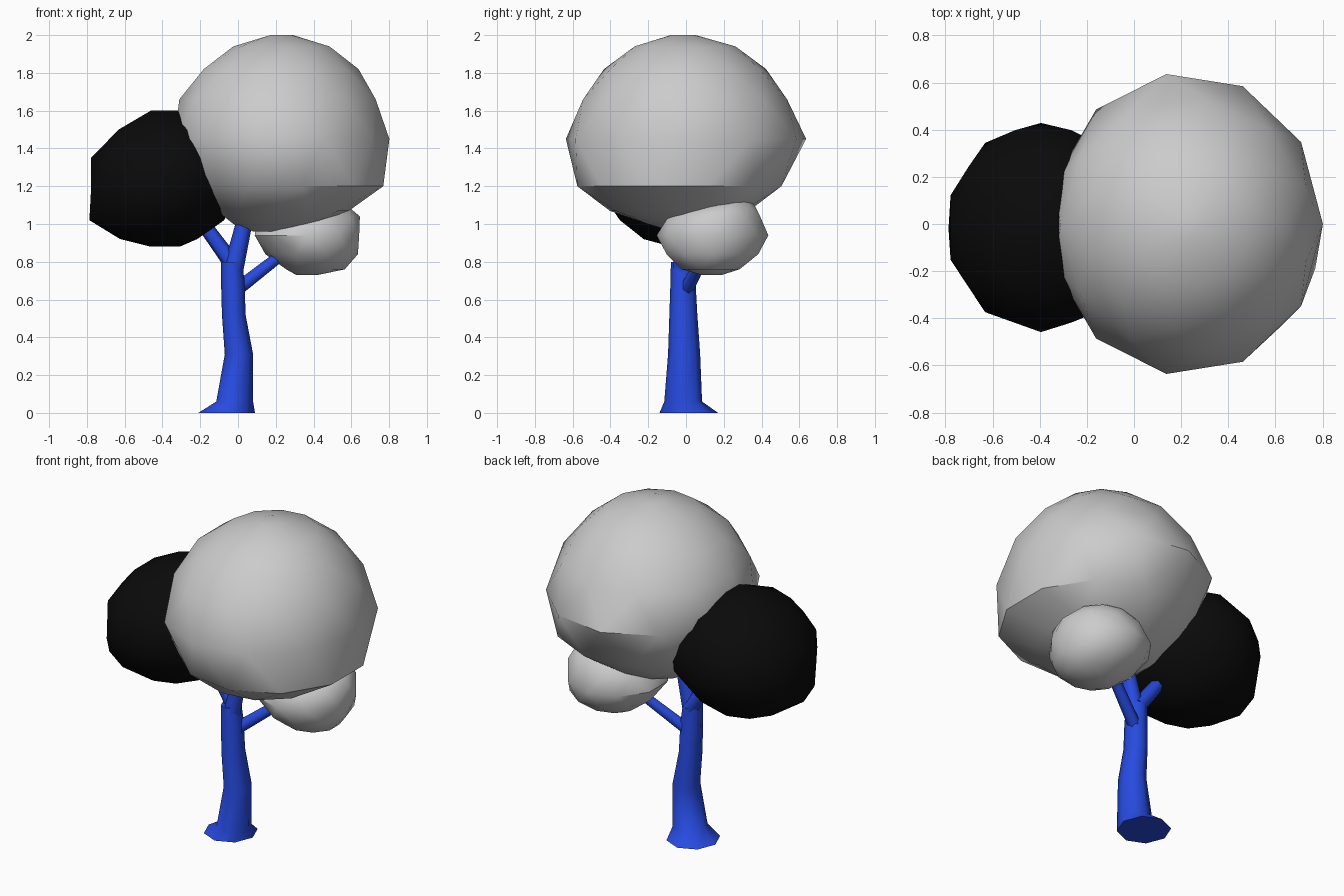
import bpy, bmesh
from math import cos, sin, pi, radians
from mathutils import Vector

if "Cube" in bpy.data.objects:
    bpy.data.objects.remove(bpy.data.objects["Cube"])


def material(name, rgb):
    m = bpy.data.materials.new(name)
    m.diffuse_color = (*rgb, 1)
    m.use_nodes = True
    m.node_tree.nodes["Principled BSDF"].inputs["Base Color"].default_value = m.diffuse_color
    return m


def finish(name, bm, mat=None, angle=35):
    bmesh.ops.recalc_face_normals(bm, faces=bm.faces)
    me = bpy.data.meshes.new(name)
    bm.to_mesh(me)
    bm.free()
    ob = bpy.data.objects.new(name, me)
    bpy.context.collection.objects.link(ob)
    if mat:
        me.materials.append(mat)
    bpy.ops.object.select_all(action='DESELECT')
    ob.select_set(True)
    bpy.context.view_layer.objects.active = ob
    bpy.ops.object.shade_smooth_by_angle(angle=radians(angle))
    return ob


def loft(name, rings, sides, mat=None, stagger=True, grow=1.0, angle=35):
    """rings: (z, xmin, xmax, ymin, ymax); staggered rings give a faceted ball"""
    bm = bmesh.new()
    loops = []
    for k, (z, x0, x1, y0, y1) in enumerate(rings):
        off = 0.5 * (k % 2) if stagger else 0
        loop = []
        for i in range(sides):
            a = 2 * pi * (i + off) / sides
            loop.append(bm.verts.new(((x0 + x1) / 2 + grow * (x1 - x0) / 2 * cos(a),
                                      (y0 + y1) / 2 + grow * (y1 - y0) / 2 * sin(a), z)))
        loops.append(loop)
    for k in range(len(loops) - 1):
        a, b = loops[k], loops[k + 1]
        for i in range(sides):
            j = (i + 1) % sides
            if not stagger:
                bm.faces.new((a[i], a[j], b[j], b[i]))
            elif k % 2 == 0:
                bm.faces.new((a[i], a[j], b[i]))
                bm.faces.new((a[j], b[j], b[i]))
            else:
                bm.faces.new((a[i], b[j], b[i]))
                bm.faces.new((a[i], a[j], b[j]))
    bm.faces.new(loops[0][::-1])
    bm.faces.new(loops[-1])
    return finish(name, bm, mat, angle)


def branch(name, p, q, r0, r1, mat):
    p, q = Vector(p), Vector(q)
    d = q - p
    bm = bmesh.new()
    bmesh.ops.create_cone(bm, cap_ends=True, segments=6, radius1=r0, radius2=r1, depth=d.length)
    bmesh.ops.rotate(bm, verts=bm.verts, matrix=d.to_track_quat('Z', 'Y').to_matrix())
    bmesh.ops.translate(bm, verts=bm.verts, vec=(p + q) / 2)
    return finish(name, bm, mat, 65)


blue = material("blue", (0.02, 0.07, 0.75))
black = material("black", (0.003, 0.003, 0.003))

# foliage balls
loft("large_crown", [
    (0.96, 0.08, 0.24, -0.07, 0.07),
    (1.00, -0.02, 0.40, -0.20, 0.20),
    (1.07, -0.12, 0.58, -0.40, 0.33),
    (1.20, -0.25, 0.78, -0.57, 0.50),
    (1.45, -0.35, 0.79, -0.63, 0.63),
    (1.66, -0.30, 0.74, -0.54, 0.53),
    (1.82, -0.19, 0.63, -0.43, 0.42),
    (1.94, -0.02, 0.49, -0.27, 0.26),
    (2.00, 0.17, 0.29, -0.08, 0.05)], 11, grow=1.02)

loft("dark_crown", [
    (0.88, -0.46, -0.31, -0.08, 0.08),
    (0.92, -0.63, -0.21, -0.22, 0.20),
    (1.02, -0.78, -0.08, -0.36, 0.32),
    (1.18, -0.79, 0.00, -0.45, 0.42),
    (1.35, -0.77, 0.00, -0.43, 0.41),
    (1.50, -0.64, -0.10, -0.31, 0.30),
    (1.60, -0.46, -0.30, -0.09, 0.09)], 10, black, grow=1.02)

loft("small_crown", [
    (0.73, 0.31, 0.42, 0.08, 0.19),
    (0.76, 0.25, 0.57, -0.02, 0.28),
    (0.84, 0.15, 0.63, -0.11, 0.39),
    (0.94, 0.08, 0.65, -0.15, 0.43),
    (1.04, 0.11, 0.64, -0.10, 0.40),
    (1.10, 0.20, 0.58, 0.04, 0.36),
    (1.13, 0.30, 0.48, 0.15, 0.32)], 10, grow=1.02)

# trunk with flared root
loft("trunk", [
    (0.00, -0.21, 0.09, -0.14, 0.17),
    (0.06, -0.115, 0.08, -0.115, 0.085),
    (0.31, -0.07, 0.08, -0.095, 0.075),
    (0.52, -0.085, 0.04, -0.088, 0.06),
    (0.70, -0.09, 0.035, -0.082, 0.05),
    (0.80, -0.09, 0.02, -0.08, 0.045)], 8, blue, stagger=False, angle=60)

# branches
branch("left_branch", (-0.03, 0.0, 0.79), (-0.19, 0.01, 1.01), 0.045, 0.037, blue)
branch("middle_branch", (-0.03, -0.02, 0.74), (0.05, -0.02, 1.08), 0.055, 0.04, blue)
branch("right_branch", (-0.01, 0.0, 0.65), (0.26, 0.11, 0.86), 0.037, 0.03, blue)
